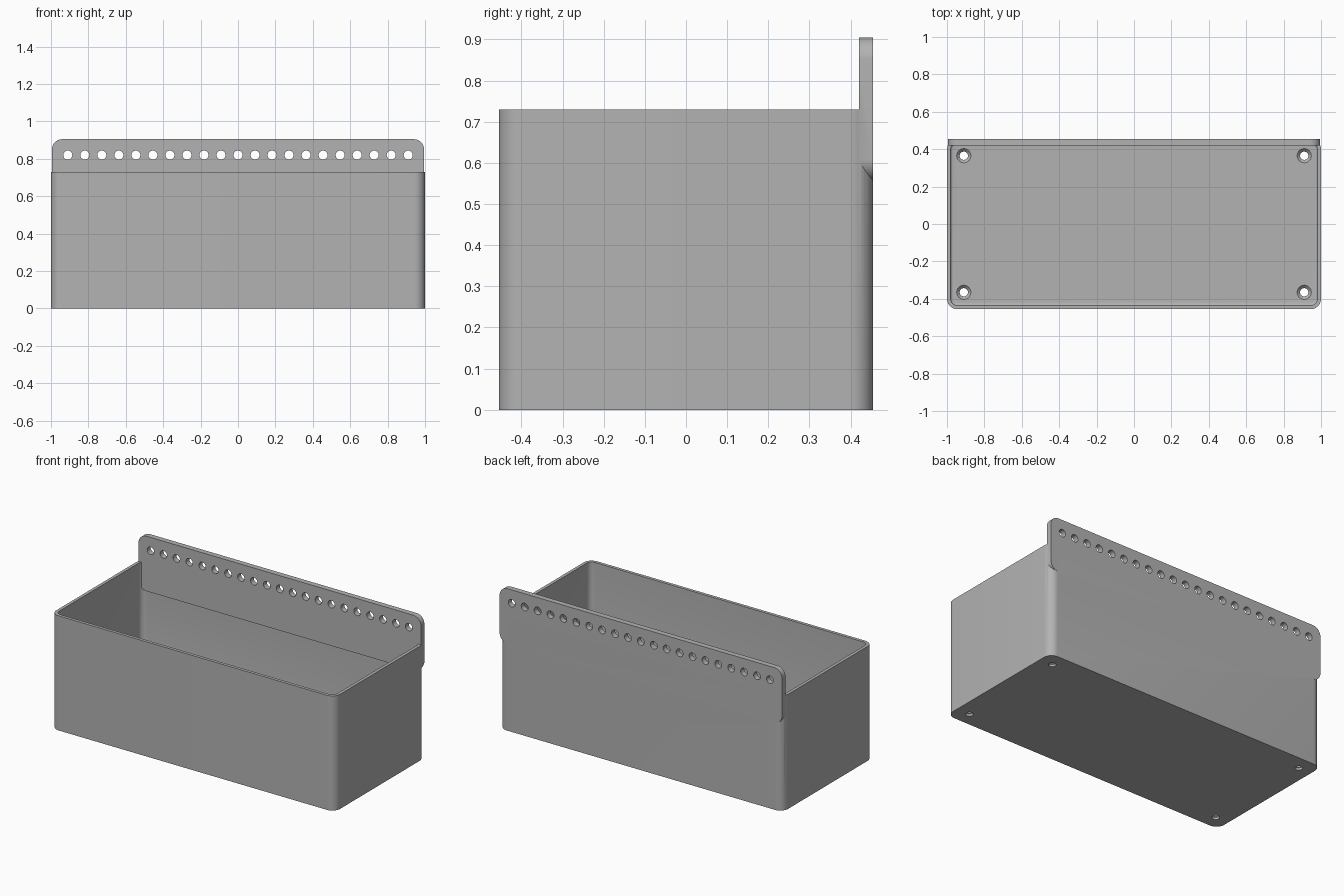
import bpy
import bmesh
import math
from mathutils import Matrix, Vector

cube = bpy.data.objects.get("Cube")
if cube:
    bpy.data.objects.remove(cube, do_unlink=True)

WIDTH, DEPTH, HEIGHT = 2.0, 0.91, 0.73
WALL, FLOOR, RADIUS = 0.02, 0.03, 0.055
BACK = DEPTH / 2

grey = bpy.data.materials.new("plain_grey")
grey.use_nodes = True
colour = (0.45, 0.45, 0.45, 1)
grey.diffuse_color = colour
grey.node_tree.nodes["Principled BSDF"].inputs["Base Color"].default_value = colour


def finish(name, bm):
    mesh = bpy.data.meshes.new(name)
    bmesh.ops.recalc_face_normals(bm, faces=bm.faces)
    bm.to_mesh(mesh)
    bm.free()
    mesh.materials.append(grey)
    obj = bpy.data.objects.new(name, mesh)
    bpy.context.collection.objects.link(obj)
    return obj


def rounded_block(name, low, high, axis, radius, floor_fillet=0):
    """Box whose edges along one axis are rounded."""
    low, high = Vector(low), Vector(high)
    bm = bmesh.new()
    bmesh.ops.create_cube(bm, size=1)
    bmesh.ops.scale(bm, vec=high - low, verts=bm.verts)
    bmesh.ops.translate(bm, vec=(low + high) / 2, verts=bm.verts)
    edges = [e for e in bm.edges
             if abs(e.verts[0].co[axis] - e.verts[1].co[axis]) > 1e-4]
    bmesh.ops.bevel(bm, geom=edges, offset=radius, segments=10,
                    profile=0.5, affect='EDGES')
    if floor_fillet:
        edges = [e for e in bm.edges
                 if all(abs(v.co.z - low.z) < 1e-5 for v in e.verts)]
        bmesh.ops.bevel(bm, geom=edges, offset=floor_fillet, segments=4,
                        profile=0.5, affect='EDGES')
    return finish(name, bm)


def add_cone(bm, place, r1, r2, depth):
    bmesh.ops.create_cone(bm, cap_ends=True, segments=32, radius1=r1,
                          radius2=r2, depth=depth, matrix=place)


def combine(target, tool, operation):
    """Apply a boolean and discard the tool."""
    mod = target.modifiers.new(operation.lower(), 'BOOLEAN')
    mod.object, mod.operation, mod.solver = tool, operation, 'EXACT'
    tool.hide_render = True
    graph = bpy.context.evaluated_depsgraph_get()
    mesh = bpy.data.meshes.new_from_object(target.evaluated_get(graph))
    target.modifiers.clear()
    target.data = mesh
    bpy.data.objects.remove(tool, do_unlink=True)


# Open bin with a filleted floor
side = WIDTH / 2
tray = rounded_block("storage_bin", (-side, -BACK, 0), (side, BACK, HEIGHT), 2, RADIUS)
cavity = rounded_block("cavity_cutter", (WALL - side, WALL - BACK, FLOOR),
                       (side - WALL, BACK - WALL, HEIGHT + 0.2), 2,
                       RADIUS - WALL, 0.012)
combine(tray, cavity, 'DIFFERENCE')

# Hanging plate, rounded at all four corners
plate = rounded_block("hanging_plate", (-0.995, 0.42, 0.555), (0.995, BACK, 0.905), 1, 0.055)
combine(tray, plate, 'UNION')

# Row of mounting holes through the plate
bm = bmesh.new()
for i in range(-10, 11):
    place = Matrix.Translation((i * 0.091, 0.44, 0.82)) @ Matrix.Rotation(math.pi / 2, 4, 'X')
    add_cone(bm, place, 0.024, 0.024, 0.2)
combine(tray, finish("plate_hole_cutter", bm), 'DIFFERENCE')

# Countersunk screw holes in the floor
shafts, sinks = bmesh.new(), bmesh.new()
for x in (-0.91, 0.91):
    for y in (-0.365, 0.365):
        add_cone(shafts, Matrix.Translation((x, y, 0)), 0.022, 0.022, 0.2)
        add_cone(sinks, Matrix.Translation((x, y, FLOOR - 0.005)), 0.018, 0.048, 0.03)
combine(tray, finish("shaft_cutter", shafts), 'DIFFERENCE')
combine(tray, finish("countersink_cutter", sinks), 'DIFFERENCE')

# Smooth rounded surfaces, crisp rims
bpy.ops.object.select_all(action='DESELECT')
tray.select_set(True)
bpy.context.view_layer.objects.active = tray
bpy.ops.object.shade_smooth_by_angle(angle=math.radians(30))
